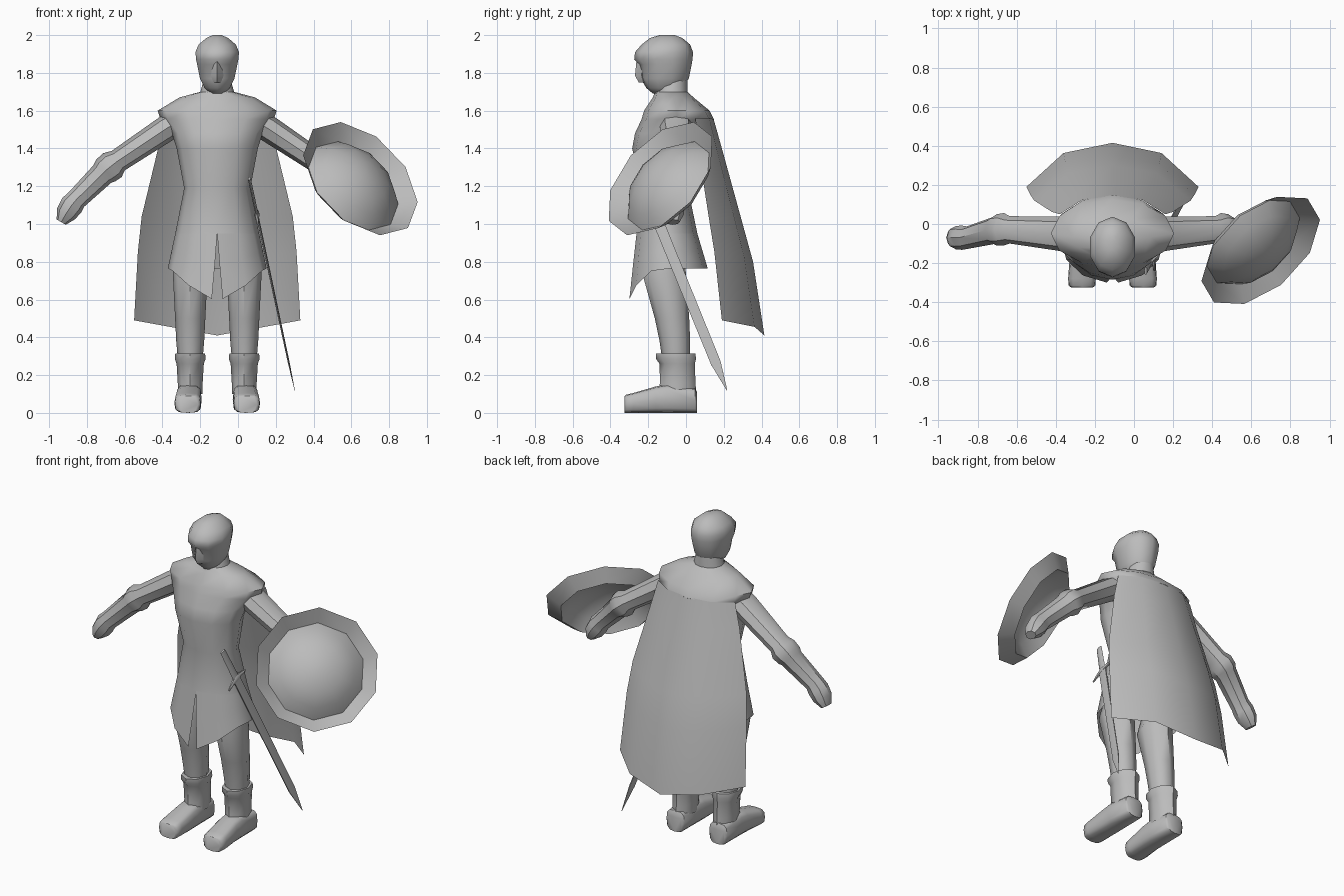
import bpy, math
from mathutils import Vector as V

if "Cube" in bpy.data.objects:
    bpy.data.objects.remove(bpy.data.objects["Cube"])

AX = -0.11          # body axis is left of the origin, the shield balances it
grey = bpy.data.materials.new("plain grey")
grey.diffuse_color = (0.5, 0.5, 0.5, 1)
grey.use_nodes = True
grey.node_tree.nodes["Principled BSDF"].inputs["Base Color"].default_value = grey.diffuse_color


def make(name, verts, faces, angle=50):
    me = bpy.data.meshes.new(name)
    me.from_pydata([tuple(v) for v in verts], [], faces)
    me.materials.append(grey)
    ob = bpy.data.objects.new(name, me)
    bpy.context.collection.objects.link(ob)
    bpy.ops.object.select_all(action='DESELECT')
    ob.select_set(True)
    bpy.context.view_layer.objects.active = ob
    bpy.ops.object.mode_set(mode='EDIT')
    bpy.ops.mesh.select_all(action='SELECT')
    bpy.ops.mesh.normals_make_consistent(inside=False)
    bpy.ops.object.mode_set(mode='OBJECT')
    bpy.ops.object.shade_smooth_by_angle(angle=math.radians(angle))
    return ob


def loft(name, rings, n=12, power=1.0, caps=(True, True), angle=50):
    """rings: (centre, half axis a, half axis b); first vertex lies at -b"""
    def p(c):
        return math.copysign(abs(c) ** power, c) if abs(c) > 1e-6 else 0
    verts, faces = [], []
    for c, a, b in rings:
        for i in range(n):
            t = 2 * math.pi * i / n
            verts.append(V(c) + V(a) * p(math.sin(t)) - V(b) * p(math.cos(t)))
    for r in range(len(rings) - 1):
        for i in range(n):
            j = (i + 1) % n
            faces.append((r * n + i, r * n + j, r * n + n + j, r * n + n + i))
    if caps[0]:
        faces.append(tuple(range(n))[::-1])
    if caps[1]:
        faces.append(tuple(range(len(verts) - n, len(verts))))
    return make(name, verts, faces, angle)


def level(z, hx, yf, yb, x=AX):
    """horizontal ring from half width and front / back depth"""
    return ((x, (yf + yb) / 2, z), (hx, 0, 0), (0, (yb - yf) / 2, 0))


def grid(name, rows):
    w = len(rows[0])
    faces = [(r * w + i, r * w + i + 1, r * w + w + i + 1, r * w + w + i)
             for r in range(len(rows) - 1) for i in range(w - 1)]
    return make(name, [v for row in rows for v in row], faces)


# head with brow ridge, nose and neck
loft("head", [level(*r) for r in [
    (1.69, .038, -.175, -.05), (1.72, .070, -.21, -.02), (1.77, .096, -.24, .015),
    (1.845, .112, -.25, .03), (1.872, .118, -.274, .035), (1.91, .121, -.27, .037),
    (1.95, .104, -.235, .022), (1.985, .06, -.19, -.02), (2.0, .025, -.14, -.06)]],
    n=10, angle=60)
loft("nose", [level(1.75, .02, -.25, -.20), level(1.785, .034, -.27, -.20),
              level(1.87, .02, -.262, -.20)], n=4)
loft("neck", [level(1.69, .092, -.16, .008), level(1.76, .072, -.15, .008)], caps=(False, False))

# tunic body running up into the shoulder cowl
loft("torso", [level(*r) for r in [
    (.95, .222, -.262, .06), (1.19, .175, -.235, .01), (1.40, .215, -.285, .03),
    (1.48, .24, -.27, .05), (1.555, .30, -.235, .148), (1.60, .315, -.222, .125),
    (1.67, .20, -.175, .04), (1.70, .088, -.165, .008)]], caps=(False, False))

# skirt, split at the front
rows = []
for k in (0, .5, 1):
    gap, row = .11 * k, []
    for i in range(13):
        a = gap + (2 * math.pi - 2 * gap) * i / 12
        hem = .765 - .165 * max(0, math.cos(a)) ** 3
        hx, cy, ry = .222 + .04 * k, -.101 + .008 * k, .161 + .047 * k
        row.append((AX + hx * math.sin(a), cy - ry * math.cos(a), .95 + (hem - .95) * k))
    rows.append(row)
grid("tunic_skirt", rows)

# cloak
rows = []
for z, hw, ye, ym in [(1.56, .27, .05, .145), (1.4, .31, .062, .19), (1.0, .40, .12, .30),
                      (.80, .42, .15, .355), (.41, .44, .19, .415)]:
    drop = .08 * (1.575 - z) / 1.165
    rows.append([(AX + t * hw, ye + (ym - ye) * (1 - abs(t) ** 2.6), z + drop * abs(t))
                 for t in (-1, -.57, 0, .57, 1)])
grid("cloak", rows)

for s, side in ((-1, "right"), (1, "left")):
    # arm, cuff, forearm and fist along one bent path
    path = [(.20, -.05, 1.545, .068, .085), (.27, -.05, 1.505, .07, .088),
            (.525, -.03, 1.335, .062, .07), (.555, -.027, 1.312, .08, .083),
            (.592, -.03, 1.282, .076, .08), (.608, -.033, 1.265, .066, .07),
            (.745, -.07, 1.13, .056, .058), (.77, -.07, 1.10, .063, .062),
            (.80, -.07, 1.055, .056, .06), (.826, -.07, 1.01, .028, .037)]
    rings = []
    for i, (x, y, z, rp, ry) in enumerate(path):
        a, b = path[max(i - 1, 0)], path[min(i + 1, len(path) - 1)]
        d = V((b[0] - a[0], 0, b[2] - a[2])).normalized()
        rings.append(((AX + s * x, y, z), (-d.z * rp * s, 0, d.x * rp), (0, ry, 0)))
    loft(side + "_arm", rings, n=8, caps=(False, True), angle=40)

    # leg, boot shaft and foot
    lx = AX + s * .143
    loft(side + "_leg", [level(*r, x=lx) for r in [
        (.31, .068, -.13, .022), (.38, .074, -.14, .022), (.50, .08, -.165, .017),
        (.74, .092, -.232, 0), (.80, .08, -.215, -.01), (.95, .055, -.16, -.05)]],
        n=8, caps=(False, False))
    loft(side + "_boot_shaft", [level(*r, x=lx) for r in [
        (.10, .064, -.145, .055), (.16, .066, -.138, .05), (.26, .072, -.14, .047),
        (.285, .081, -.158, .053), (.315, .079, -.16, .05), (.315, .068, -.13, .022)]],
        n=8, caps=(False, False))
    fx = AX + s * .15
    loft(side + "_foot", [((fx + s * o, y, h / 2), (w, 0, 0), (0, 0, h / 2)) for y, w, h, o in [
        (.058, .05, .11, 0), (.048, .063, .13, 0), (-.10, .067, .15, 0), (-.16, .068, .14, 0),
        (-.28, .071, .105, .006), (-.315, .068, .097, .006), (-.325, .055, .09, .006)]],
        n=12, power=.6)

# ten sided shield: flared rim around a domed middle
c = V((.648, -.135, 1.24))
nrm = V((.549, -.622, .557)).normalized()
u = V((-.30, -.155, .122))
u = (u - nrm * u.dot(nrm)).normalized()
w = nrm.cross(u)
loft("shield", [(c + nrm * h, w * r, u * r) for r, h in [
    (.363, 0), (.284, -.068), (.225, -.005), (.15, .04), (.07, .065), (.015, .07)]],
    n=10, caps=(False, True), angle=60)

# sword hanging at the left hip: flat blade, grip, cross guard
top, tip = V((.06, -.24, 1.24)), V((.30, .217, .12))
d = (tip - top).normalized()
flat = (V((1, 0, 0)) - d * d.x).normalized()
wide = d.cross(flat)
def blade(t, half, thick):
    return (top.lerp(tip, t), wide * half, flat * thick)
loft("sword_grip", [blade(0, .022, .008), blade(.17, .026, .008)], n=8)
loft("sword_blade", [blade(.16, .033, .007), blade(.87, .031, .005), blade(1, .002, .001)], n=6)
g = top.lerp(tip, .17)
loft("sword_guard", [(g + wide * k + d * (k * k * 2), d * r, flat * r * .8) for k, r in [
    (-.09, .006), (-.04, .012), (0, .018), (.04, .012), (.09, .006)]], n=6)
